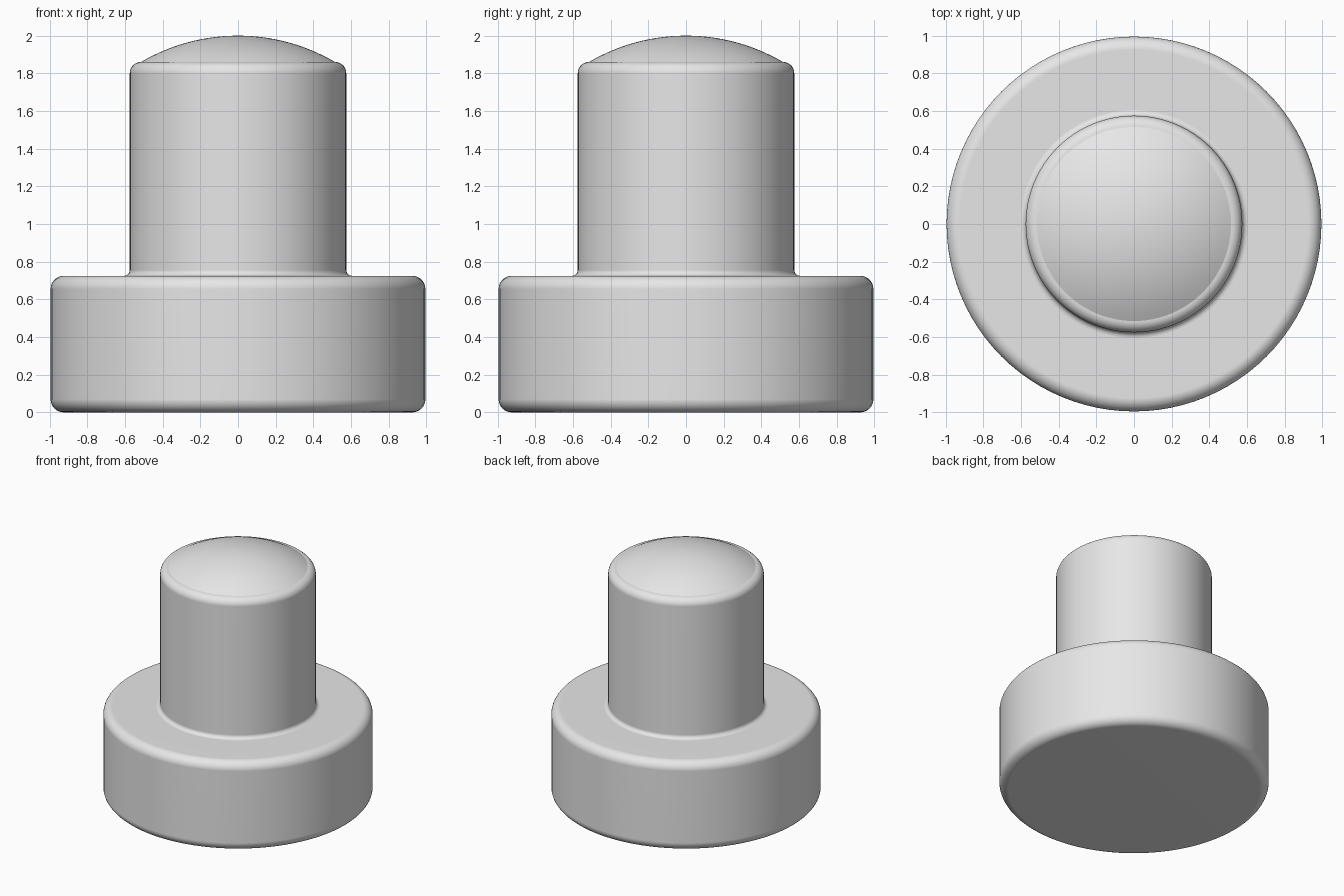
import bpy, bmesh
from math import sin, cos, pi, radians, asin
from mathutils import Vector

cube = bpy.data.objects.get("Cube")
if cube:
    bpy.data.objects.remove(cube, do_unlink=True)

SEGMENTS = 96
BASE_R, BASE_H, BASE_ROUND = 0.995, 0.725, 0.07
STEM_R, STEM_TOP, STEM_ROUND = 0.575, 1.86, 0.06
FILLET = 0.03
DOME_R, TOP = STEM_R - STEM_ROUND, 2.0

grey = bpy.data.materials.new("plain grey")
grey.use_nodes = True
grey.diffuse_color = (0.8, 0.8, 0.8, 1)
grey.node_tree.nodes["Principled BSDF"].inputs["Base Color"].default_value = (0.8, 0.8, 0.8, 1)


def arc(r, z, radius, start, end, steps=8):
    """Profile points along a circular arc, angles in degrees."""
    angles = [radians(start + (end - start) * i / steps) for i in range(steps + 1)]
    return [(r + radius * cos(a), z + radius * sin(a)) for a in angles]


def lathe(name, profile):
    """Turn a profile of (radius, height) points around the z axis."""
    bm = bmesh.new()
    verts = [bm.verts.new((r, 0, z)) for r, z in profile]
    edges = [bm.edges.new(pair) for pair in zip(verts, verts[1:])]
    bmesh.ops.spin(bm, geom=verts + edges, cent=(0, 0, 0), axis=(0, 0, 1),
                   angle=2 * pi, steps=SEGMENTS)
    bmesh.ops.remove_doubles(bm, verts=bm.verts, dist=0.0001)
    bm.normal_update()
    # Face outwards from the middle of the part
    heights = [z for r, z in profile]
    middle = Vector((0, 0, min(heights) - 1 if name == "dome" else sum(heights) / len(heights)))
    if sum(f.normal.dot(f.calc_center_median() - middle) * f.calc_area() for f in bm.faces) < 0:
        bmesh.ops.reverse_faces(bm, faces=bm.faces)
    mesh = bpy.data.meshes.new(name)
    bm.to_mesh(mesh)
    bm.free()
    mesh.materials.append(grey)
    mesh.shade_smooth()
    obj = bpy.data.objects.new(name, mesh)
    bpy.context.collection.objects.link(obj)
    obj.modifiers.new("even_shading", 'WEIGHTED_NORMAL')
    return obj


# Wide base disc with rounded rims, open where the stem joins
inner = BASE_R - BASE_ROUND
lathe("base", [(0, 0)]
      + arc(inner, BASE_ROUND, BASE_ROUND, -90, 0)
      + arc(inner, BASE_H - BASE_ROUND, BASE_ROUND, 0, 90)
      + [(STEM_R + FILLET, BASE_H)])

# Stem with a small fillet at the foot and a rounded shoulder
lathe("stem", arc(STEM_R + FILLET, BASE_H + FILLET, FILLET, 270, 180, 6)
      + arc(DOME_R, STEM_TOP - STEM_ROUND, STEM_ROUND, 0, 90))

# Shallow spherical dome on the stem
rise = TOP - STEM_TOP
sphere_r = (DOME_R ** 2 + rise ** 2) / (2 * rise)
edge = 90 - asin(DOME_R / sphere_r) * 180 / pi
dome = arc(0, TOP - sphere_r, sphere_r, edge, 90, 14)
lathe("dome", dome[:-1] + [(0, TOP)])
